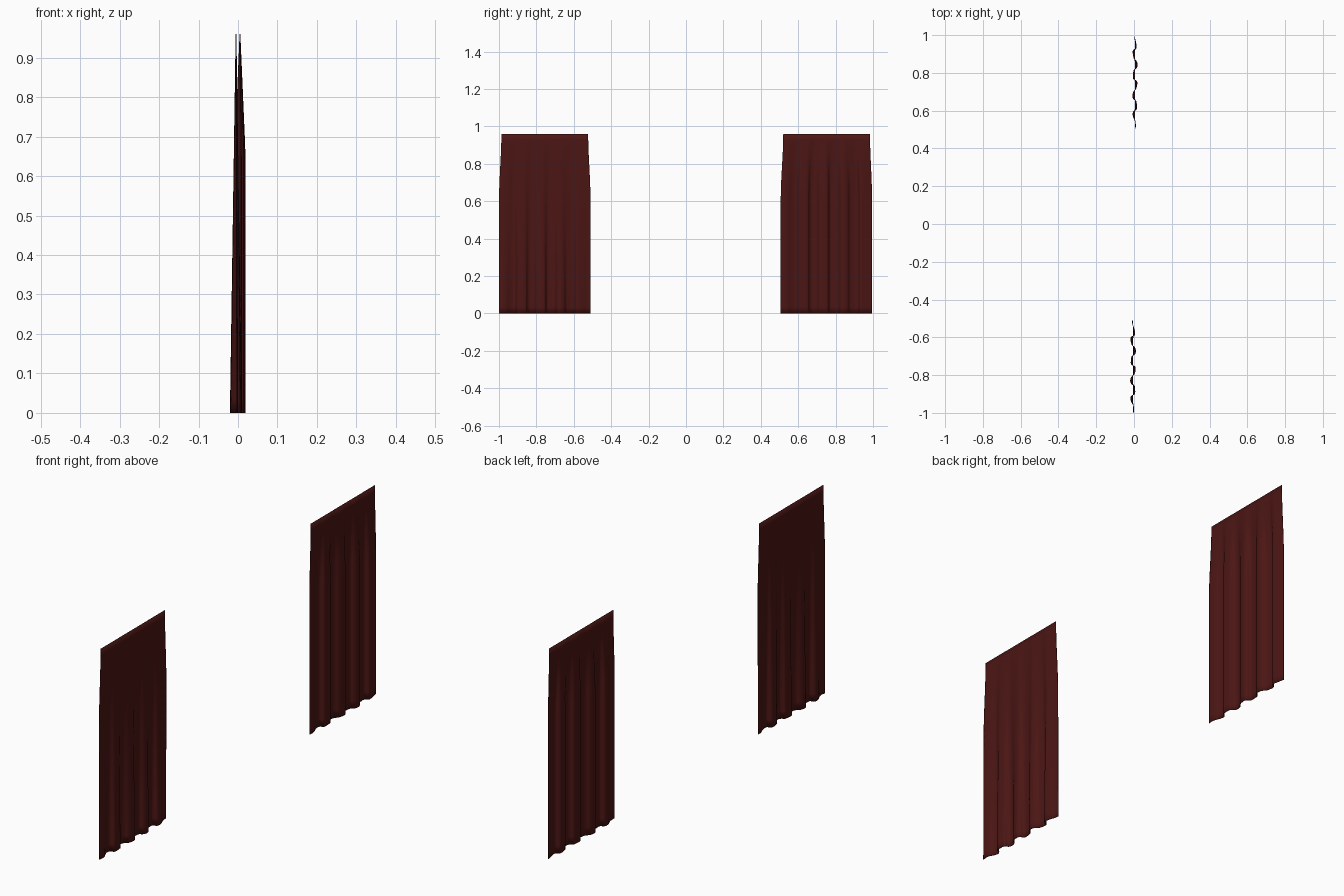
import bpy, bmesh
from math import sin, cos, pi

if "Cube" in bpy.data.objects:
    bpy.data.objects.remove(bpy.data.objects["Cube"])

mat = bpy.data.materials.new("dark_red_cloth")
mat.diffuse_color = (0.07, 0.008, 0.007, 1)
mat.use_nodes = True
mat.node_tree.nodes["Principled BSDF"].inputs["Base Color"].default_value = mat.diffuse_color

HEIGHT = 0.96
COLS, ROWS = 80, 28


def smooth(t):
    t = max(0.0, min(1.0, t))
    return t * t * (3 - 2 * t)


def curtain(name, y_mid, x_mid, folds, amp, phase, drop):
    """Hanging cloth: flat at the top, gathering into vertical folds below."""
    bm = bmesh.new()
    grid = []
    for r in range(ROWS + 1):
        z = HEIGHT * (1 - r / ROWS)
        down = min(1.0, (HEIGHT - z) / drop)
        half = 0.232 + 0.012 * smooth((HEIGHT - z) / 0.35)
        row = []
        for c in range(COLS + 1):
            u = 2 * c / COLS - 1
            y = y_mid + u * half
            # folds fade towards the side hems
            fade = 0.25 + 0.75 * smooth((1 - abs(u)) / 0.35)
            a = phase + folds * pi * u
            x = x_mid + amp * down * fade * (cos(a) + 0.18 * sin(2.3 * a))
            y += 0.006 * down * fade * sin(2 * a)
            row.append(bm.verts.new((x, y, z)))
        grid.append(row)
    for r in range(ROWS):
        for c in range(COLS):
            bm.faces.new((grid[r][c], grid[r + 1][c],
                          grid[r + 1][c + 1], grid[r][c + 1]))
    for f in bm.faces:
        f.smooth = True
    me = bpy.data.meshes.new(name)
    bm.to_mesh(me)
    bm.free()
    me.materials.append(mat)
    ob = bpy.data.objects.new(name, me)
    bpy.context.collection.objects.link(ob)
    # thin cloth thickness
    s = ob.modifiers.new("cloth_thickness", "SOLIDIFY")
    s.thickness = 0.002
    s.offset = 0
    return ob


# Left and right curtain panels
curtain("left_curtain", -0.755, -0.005, 4.7, 0.0125, 1.2, 0.96)
curtain("right_curtain", 0.752, 0.005, 4.5, 0.011, 0.9, 0.30)
